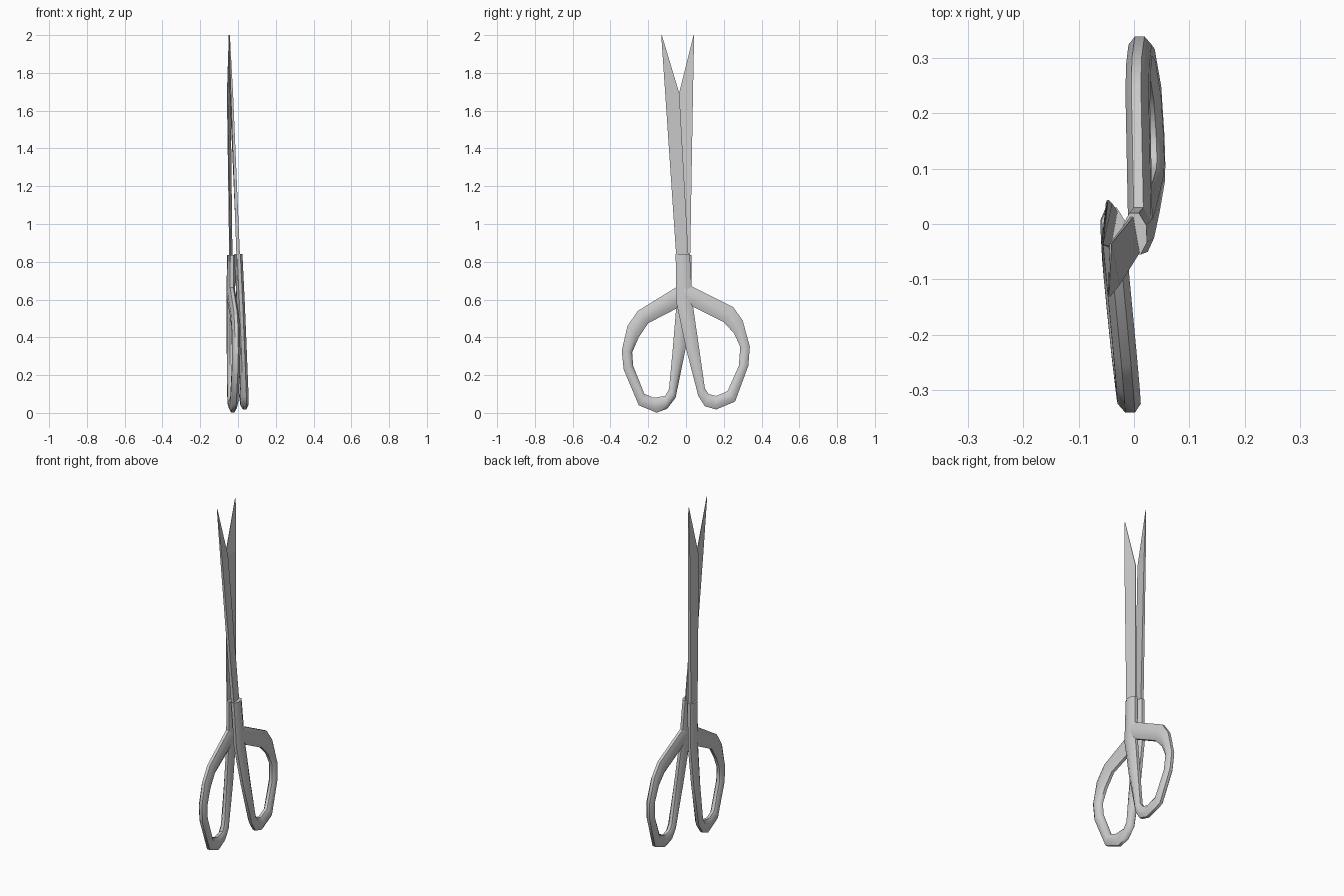
import bpy, bmesh
from math import cos, sin, pi
from mathutils import Vector

if "Cube" in bpy.data.objects:
    bpy.data.objects.remove(bpy.data.objects["Cube"])


def skin(name, rings, smooth):
    """Bridge a list of equal-sized rings and cap both ends."""
    bm = bmesh.new()
    loops = [[bm.verts.new(p) for p in r] for r in rings]
    n = len(loops[0])
    for a, b in zip(loops, loops[1:]):
        for i in range(n):
            j = (i + 1) % n
            bm.faces.new((a[i], a[j], b[j], b[i]))
    bm.faces.new(loops[0])
    bm.faces.new(loops[-1])
    bmesh.ops.recalc_face_normals(bm, faces=bm.faces)
    me = bpy.data.meshes.new(name)
    bm.to_mesh(me)
    bm.free()
    ob = bpy.data.objects.new(name, me)
    bpy.context.collection.objects.link(ob)
    if smooth:
        bpy.ops.object.select_all(action='DESELECT')
        ob.select_set(True)
        bpy.context.view_layer.objects.active = ob
        bpy.ops.object.shade_smooth_by_angle(angle=0.85)
    return ob


def handle(name, stations, plane, half=0.021, sides=8):
    """Rounded grip swept through (outer y, outer z, inner y, inner z) stations."""
    k = cos(pi / sides)
    rings = []
    for oy, oz, iy, iz in stations:
        ring = []
        for i in range(sides):
            a = 2 * pi * (i + 0.5) / sides
            t = 0.5 + 0.5 * cos(a) / k
            y, z = oy + (iy - oy) * t, oz + (iz - oz) * t
            ring.append((plane(y, z) + half * sin(a) / k, y, z))
        rings.append(ring)
    return skin(name, rings, True)


def blade(name, stations):
    """Wedge section: thick back edge, thin cutting edge."""
    rings = []
    for z, ox, oy, ix, iy, t in stations:
        d = Vector((t / 2, 0, 0))
        back, edge = Vector((ox, oy, z)), Vector((ix, iy, z))
        rings.append([back - d, back + d, edge + d * 0.3, edge - d * 0.3])
    return skin(name, rings, False)


# Handle on the +y side, leaning outwards towards its bottom
handle("right_handle", [
    (-.055, .84, .02, .84), (-.05, .58, .035, .58), (0, .34, .07, .34),
    (.065, .09, .10, .13), (.10, .035, .12, .10), (.16, .018, .16, .09),
    (.26, .06, .22, .115), (.33, .25, .28, .25), (.338, .35, .287, .35),
    (.30, .49, .255, .42), (.25, .56, .20, .48), (.04, .665, .04, .56),
    (-.01, .69, -.01, .585)],
    lambda y, z: .043 - .045 * y - .05 * z)

# Handle on the -y side
handle("left_handle", [
    (.03, .835, -.05, .835), (.03, .58, -.05, .58), (0, .35, -.07, .34),
    (-.055, .08, -.09, .125), (-.10, .022, -.11, .09), (-.155, .001, -.17, .08),
    (-.25, .04, -.22, .10), (-.33, .23, -.28, .25), (-.34, .33, -.285, .32),
    (-.31, .46, -.25, .40), (-.255, .54, -.20, .475), (-.06, .66, -.055, .55),
    (0, .69, 0, .58)],
    lambda y, z: -.037 - .10 * y + .008 * (z - .84))

# Two crossing blades, seated inside the handle necks
blade("right_blade", [
    (.70, .006, -.043, .002, .02, .02),
    (1.69, -.032, -.11, -.042, -.035, .012),
    (2.0, -.045, -.131, -.0455, -.128, .004)])
blade("left_blade", [
    (.70, -.038, .02, -.042, -.042, .02),
    (1.69, -.045, .037, -.057, -.037, .012),
    (2.0, -.047, .043, -.0475, .04, .004)])
